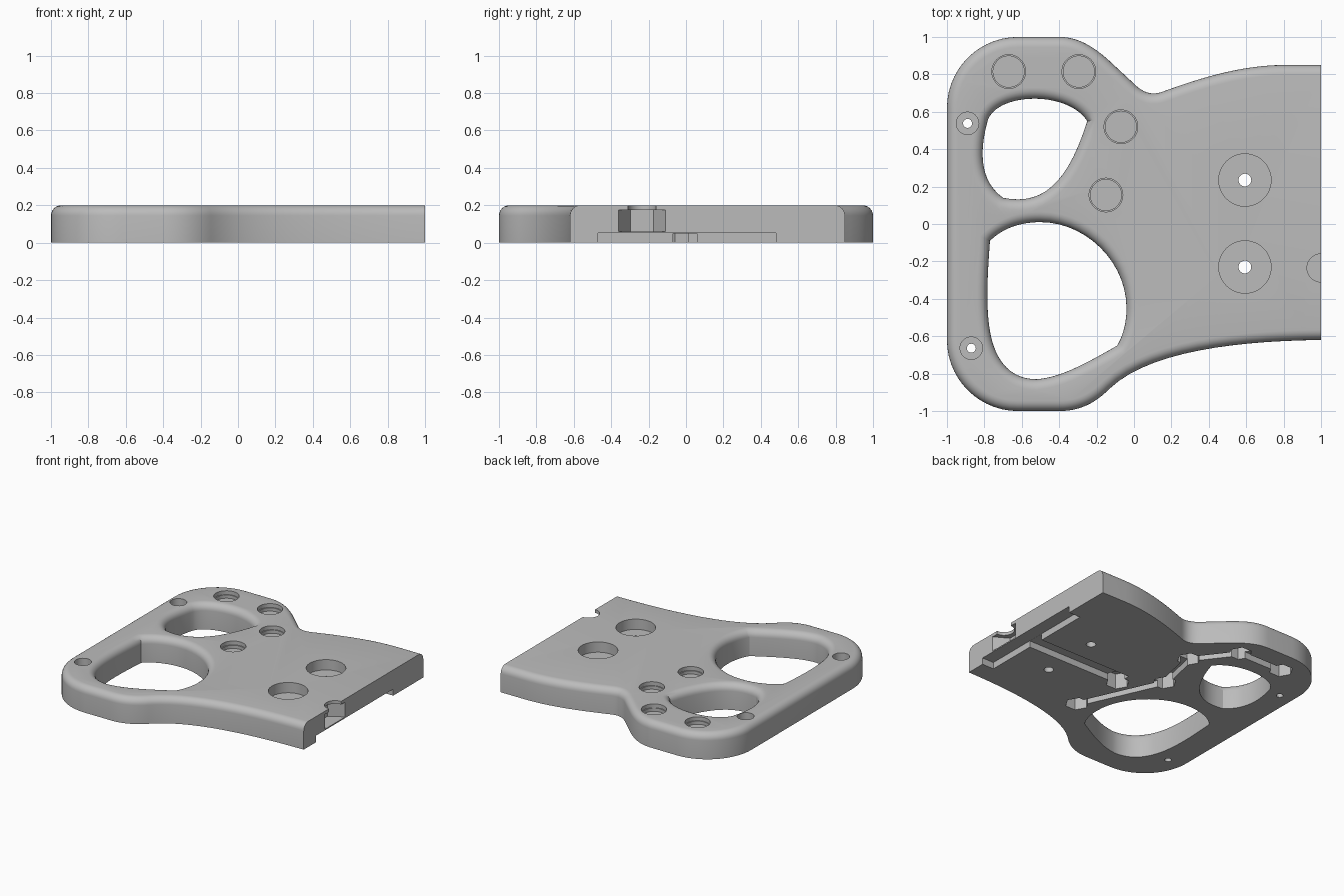
import bpy, bmesh, math
from mathutils import Vector

if "Cube" in bpy.data.objects:
    bpy.data.objects.remove(bpy.data.objects["Cube"], do_unlink=True)

THICK = 0.2
ROUND = 0.055

grey = bpy.data.materials.new("plain_grey")
grey.use_nodes = True
grey.diffuse_color = (0.5, 0.5, 0.5, 1)
grey.node_tree.nodes["Principled BSDF"].inputs["Base Color"].default_value = (0.5, 0.5, 0.5, 1)


def path(start, segments, steps=14):
    """Closed outline from lines (one point) and cubic curves (three points)."""
    pts = [Vector(start)]
    for seg in segments:
        a = pts[-1].copy()
        if len(seg) == 1:
            pts.append(Vector(seg[0]))
            continue
        b, c, d = (Vector(p) for p in seg)
        for i in range(1, steps + 1):
            t = i / steps
            s = 1 - t
            pts.append(a * s**3 + b * 3 * s * s * t + c * 3 * s * t * t + d * t**3)
    if (pts[0] - pts[-1]).length < 1e-5:
        pts.pop()
    return pts


def offset(pts, dist):
    """Move a counter-clockwise outline outward; the cut edge at x = 1 stays flat."""
    out = []
    for i, p in enumerate(pts):
        d1 = (p - pts[i - 1]).normalized()
        d2 = (pts[(i + 1) % len(pts)] - p).normalized()
        n1, n2 = Vector((d1.y, -d1.x)), Vector((d2.y, -d2.x))
        n = (n1 + n2) / max(1 + n1.dot(n2), 0.4)
        if p.x > 0.999:
            n = Vector((0, math.copysign(1, p.y)))
        out.append(p + n * dist)
    return out


def loft(name, rings):
    """Solid through (outline, z) rings with capped ends."""
    bm = bmesh.new()
    loops = [[bm.verts.new((p[0], p[1], z)) for p in pts] for pts, z in rings]
    bm.faces.new(loops[0][::-1])
    bm.faces.new(loops[-1])
    for lo, hi in zip(loops, loops[1:]):
        for i in range(len(lo)):
            j = (i + 1) % len(lo)
            bm.faces.new((lo[i], lo[j], hi[j], hi[i]))
    bmesh.ops.recalc_face_normals(bm, faces=bm.faces)
    mesh = bpy.data.meshes.new(name)
    bm.to_mesh(mesh)
    bm.free()
    mesh.materials.append(grey)
    obj = bpy.data.objects.new(name, mesh)
    bpy.context.collection.objects.link(obj)
    return obj


def ngon(x, y, r, sides=48, turn=0.0):
    return [Vector((x + r * math.cos(turn + math.tau * i / sides),
                    y + r * math.sin(turn + math.tau * i / sides))) for i in range(sides)]


def box(x0, x1, y0, y1):
    return [Vector(p) for p in ((x0, y0), (x1, y0), (x1, y1), (x0, y1))]


def cut(pts, z0, z1):
    subtract(loft("cutter", [(pts, z0), (pts, z1)]))


def subtract(cutter):
    cutter.hide_render = True
    mod = plate.modifiers.new("cut", "BOOLEAN")
    mod.operation = "DIFFERENCE"
    mod.solver = "EXACT"
    mod.object = cutter
    bpy.context.view_layer.objects.active = plate
    bpy.ops.object.modifier_apply(modifier=mod.name)
    bpy.data.objects.remove(cutter, do_unlink=True)


arc = [math.radians(a) for a in range(0, 91, 15)]

# Main plate with a rounded upper rim
body = path((1, -.62), [
    [(1, .85)], [(.8, .85)],
    [(.55, .85), (.3, .76), (.16, .71)],
    [(.11, .69), (.06, .69), (0, .75)],
    [(-.14, .88)],
    [(-.22, .95), (-.3, 1), (-.4, 1)],
    [(-.62, 1)],
    [(-.83, 1), (-1, .83), (-1, .62)],
    [(-1, -.62)],
    [(-1, -.83), (-.83, -1), (-.62, -1)],
    [(-.4, -1)],
    [(-.28, -1), (-.2, -.95), (-.13, -.88)],
    [(.08, -.68), (.55, -.625), (1, -.62)],
])
plate = loft("handle_plate", [(body, 0)] + [
    (offset(body, -ROUND * (1 - math.cos(a))), THICK - ROUND + ROUND * math.sin(a)) for a in arc])

# Two finger openings with flared upper rims
upper = path((-.25, .55), [
    [(-.3, .63), (-.42, .67), (-.53, .67)],
    [(-.65, .67), (-.75, .63), (-.78, .56)],
    [(-.82, .42), (-.84, .24), (-.7, .14)],
    [(-.5, .1), (-.36, .2), (-.25, .55)],
])
lower = path((-.04, -.45), [
    [(-.04, -.2), (-.26, .01), (-.5, .01)],
    [(-.62, .01), (-.71, -.03), (-.77, -.09)],
    [(-.79, -.35), (-.79, -.5), (-.76, -.62)],
    [(-.72, -.77), (-.63, -.83), (-.52, -.83)],
    [(-.4, -.82), (-.28, -.76), (-.09, -.65)],
    [(-.06, -.6), (-.04, -.53), (-.04, -.45)],
])
for hole in (upper, lower):
    rings = [(hole, -.05)]
    rings += [(offset(hole, ROUND * (1 - math.cos(a))), THICK - ROUND + ROUND * math.sin(a)) for a in arc]
    rings.append((offset(hole, ROUND), THICK + .05))
    subtract(loft("cutter", rings))

# Stepped button recesses on top
buttons = [(-.15, .155), (-.07, .52), (-.295, .815), (-.67, .815)]
for x, y in buttons:
    cut(ngon(x, y, .09), .17, .3)
    cut(ngon(x, y, .083), .145, .25)

# Counterbored screw holes: (x, y, recess radius, bore radius, recess floor)
for x, y, wide, bore, floor in ((.593, .235, .14, .034, .12), (.593, -.23, .14, .034, .12),
                                (-.89, .538, .06, .024, .14), (-.87, -.664, .06, .024, .14)):
    cut(ngon(x, y, wide), floor, .3)
    cut(ngon(x, y, bore, 32), -.1, .25)

# Hexagonal pockets underneath
pockets = [(.13, -.47)] + buttons
for x, y in pockets + [(.1, -.06)]:
    cut(ngon(x, y, .085, 6), -.1, .12)

# Wiring channels that link the pockets
for a, b in zip(pockets, pockets[1:]):
    a, b = Vector(a), Vector(b)
    d = (b - a).normalized()
    side = Vector((d.y, -d.x)) * .03
    cut([a + side, b + side, b - side, a - side], -.1, .052)
cut(box(.1, .95, -.07, .06), -.1, .05)
cut(box(.9, 1.1, -.47, .48), -.1, .051)

# Half socket in the flat end
cut(ngon(1, -.235, .125, 6, math.pi / 2), .06, .175)
cut(ngon(1, -.235, .075), .16, .3)

# Smooth curves with sharp edges kept
bpy.ops.object.select_all(action="DESELECT")
plate.select_set(True)
bpy.context.view_layer.objects.active = plate
bpy.ops.object.shade_smooth_by_angle(angle=math.radians(30))
